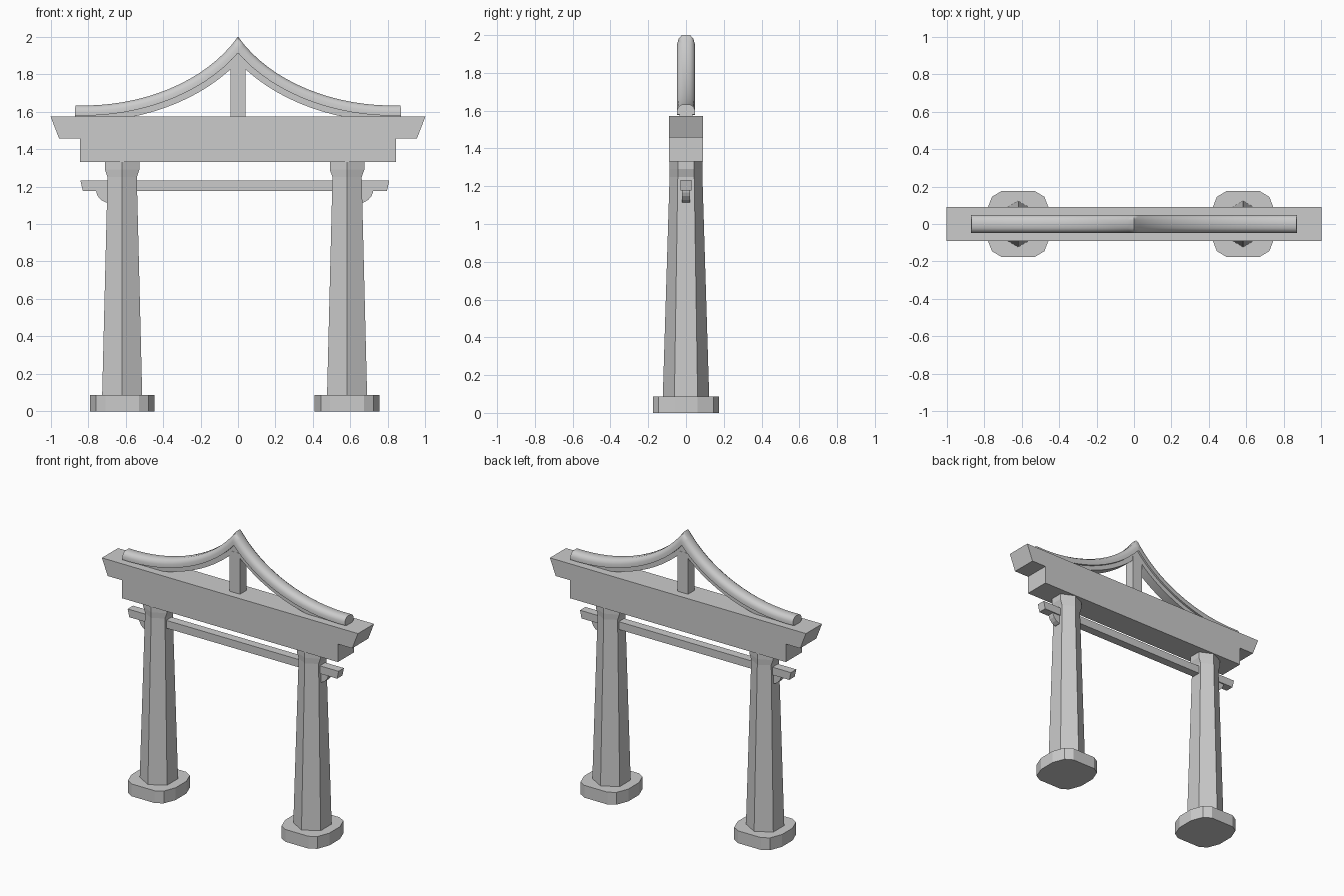
import bpy
import math

if "Cube" in bpy.data.objects:
    bpy.data.objects.remove(bpy.data.objects["Cube"])

CX = -0.018      # centre line of the posts and tie beam
POST = 0.6       # distance of each post from that line


def make(name, verts, faces):
    me = bpy.data.meshes.new(name)
    me.from_pydata(verts, [], faces)
    me.update()
    ob = bpy.data.objects.new(name, me)
    bpy.context.collection.objects.link(ob)
    return ob


def loft(name, rings):
    """Skin a list of equal-length vertex rings and cap both ends."""
    n = len(rings[0])
    faces = [(r * n + i, r * n + (i + 1) % n, (r + 1) * n + (i + 1) % n, (r + 1) * n + i)
             for r in range(len(rings) - 1) for i in range(n)]
    last = (len(rings) - 1) * n
    faces += [tuple(range(n))[::-1], tuple(range(last, last + n))]
    return make(name, [v for ring in rings for v in ring], faces)


def slab(name, profile, half):
    """Extrude an anticlockwise x-z profile through y, from +half to -half."""
    return loft(name, [[(x, y, z) for x, z in profile] for y in (half, -half)])


# Posts, footings and brackets, one set per side
corner = [(0.173, 0.06), (0.14, 0.145), (0.09, 0.175)]
foot = (corner + [(-x, y) for x, y in corner[::-1]]
        + [(-x, -y) for x, y in corner] + [(x, -y) for x, y in corner[::-1]])
levels = [(0.08, 0.107, 0.123), (1.25, 0.078, 0.087), (1.29, 0.092, 0.087), (1.34, 0.092, 0.087)]

for side, s in (("left", -1), ("right", 1)):
    px = CX + s * POST
    loft(side + "_footing", [[(px + x, y, z) for x, y in foot] for z in (0, 0.087)])

    # Hexagonal tapering post with flared head
    rings = []
    for z, rx, ry in levels:
        ring = []
        for k in range(6):
            a = math.radians(90 + 60 * k)
            ring.append((px + rx * math.cos(a) / math.cos(math.pi / 6), ry * math.sin(a), z))
        rings.append(ring)
    loft(side + "_post", rings)

    # Rounded bracket under the tie beam end
    arc = [(0.06 + 0.08 * math.sin(a), 1.185 - 0.075 * math.cos(a))
           for a in [math.radians(d) for d in (20, 40, 60, 75, 90)]]
    prof = [(0.06, 1.185), (0.06, 1.11)] + arc
    prof = [(px + s * x, z) for x, z in prof]
    slab(side + "_bracket", prof if s > 0 else prof[::-1], 0.022)

# Tie beam with slanted ends
slab("tie_beam", [(CX - 0.81, 1.177), (CX + 0.813, 1.177),
                  (CX + 0.825, 1.232), (CX - 0.823, 1.232)], 0.03)

# Stepped lintel, flush front and back
slab("lintel_lower", [(-0.843, 1.33), (0.843, 1.33), (0.843, 1.457), (-0.843, 1.457)], 0.09)
slab("lintel_upper", [(-0.955, 1.457), (0.955, 1.457), (1, 1.573), (-1, 1.573)], 0.09)

# King post below the ridge
slab("king_post", [(-0.04, 1.56), (0.04, 1.56), (0.04, 1.86), (-0.04, 1.86)], 0.035)

# Curved roof ridge: a rounded section swept along a curve, mitred at the peak
half_section = [(0.022, 0.0), (0.04, -0.012), (0.048, -0.03),
                (0.048, -0.054), (0.034, -0.054), (0.034, -0.086)]
section = half_section + [(-y, d) for y, d in half_section[::-1]]
P = [(-0.868, 1.633), (-0.52, 1.62), (-0.17, 1.758), (0.0, 2.0)]
STEPS = 16
left = []
for i in range(STEPS + 1):
    t = i / STEPS
    u = 1 - t
    x, z = [u**3 * P[0][c] + 3 * u * u * t * P[1][c] + 3 * u * t * t * P[2][c] + t**3 * P[3][c]
            for c in (0, 1)]
    dx, dz = [u * u * (P[1][c] - P[0][c]) + 2 * u * t * (P[2][c] - P[1][c])
              + t * t * (P[3][c] - P[2][c]) for c in (0, 1)]
    ln = math.hypot(dx, dz)
    nx, nz = -dz / ln, dx / ln
    if i == STEPS:
        nx, nz = 0.0, 1 / nz
    left.append([(x + nx * d, y, z + nz * d) for y, d in section])
right = [[(-x, y, z) for x, y, z in ring] for ring in left[-2::-1]]
ridge = loft("roof_ridge", left + right)

bpy.ops.object.select_all(action='DESELECT')
ridge.select_set(True)
bpy.context.view_layer.objects.active = ridge
bpy.ops.object.shade_smooth_by_angle(angle=math.radians(35))

# Make all surfaces face outwards
import bmesh
for ob in bpy.context.collection.objects:
    bm = bmesh.new()
    bm.from_mesh(ob.data)
    bmesh.ops.recalc_face_normals(bm, faces=bm.faces)
    bm.to_mesh(ob.data)
    bm.free()
